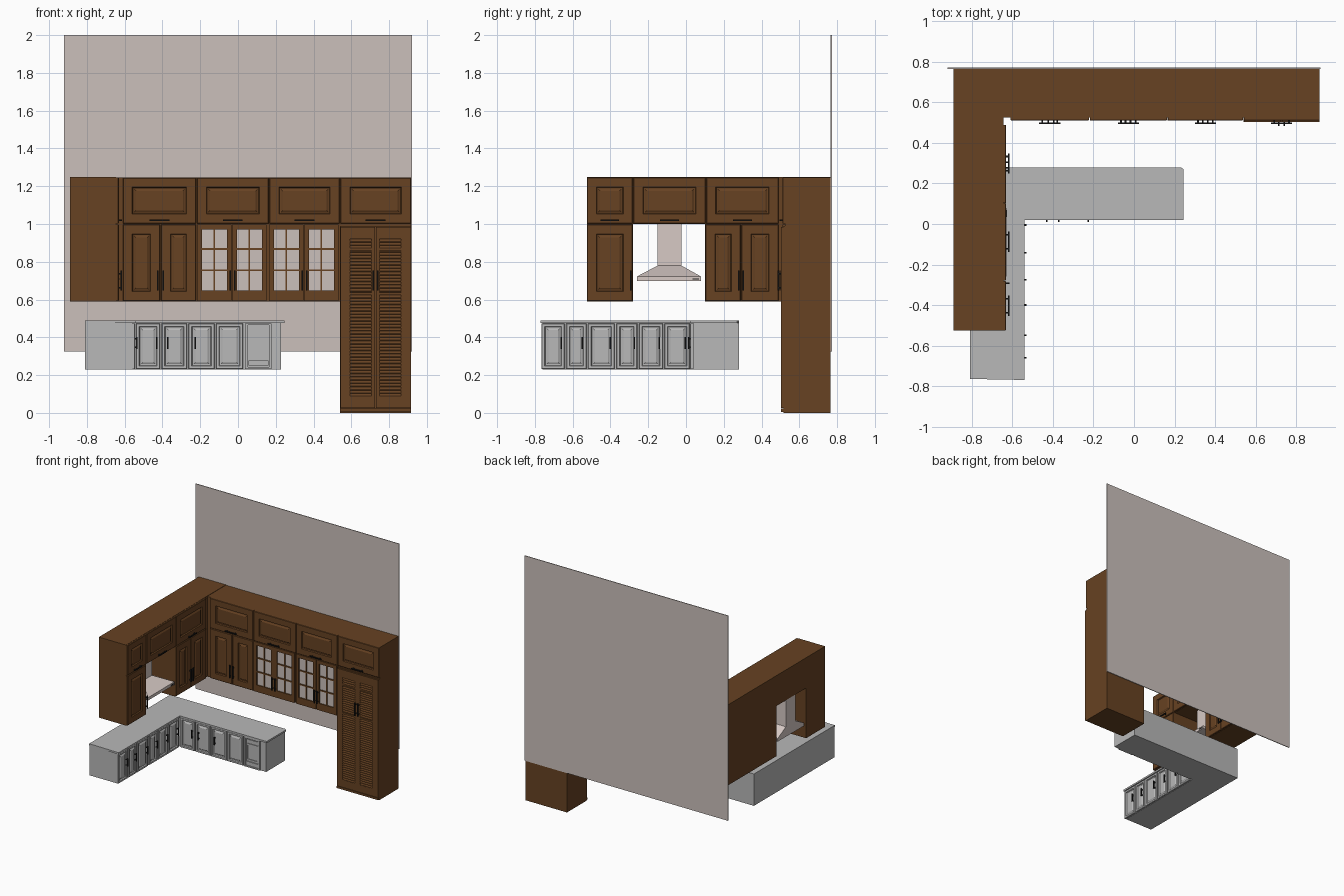
import bpy, bmesh
from mathutils import Vector

if "Cube" in bpy.data.objects:
    bpy.data.objects.remove(bpy.data.objects["Cube"])


def material(name, rgb):
    m = bpy.data.materials.new(name)
    m.diffuse_color = (*rgb, 1)
    m.use_nodes = True
    m.node_tree.nodes["Principled BSDF"].inputs["Base Color"].default_value = m.diffuse_color
    return m


WOOD = material("brown wood", (0.135, 0.054, 0.016))
GREY = material("light grey", (0.48, 0.48, 0.48))
WALL = material("warm wall", (0.60, 0.53, 0.50))
STEEL = material("hood steel", (0.68, 0.59, 0.56))
BLACK = material("black metal", (0.01, 0.01, 0.01))

# Each cabinet run maps (along, height, outwards) to world space
UPPER_BACK = lambda u, z, d: Vector((u, 0.525 - d, z))
UPPER_LEFT = lambda u, z, d: Vector((-0.645 + d, u, z))
BASE_BACK = lambda u, z, d: Vector((u, 0.038 - d, z))
BASE_LEFT = lambda u, z, d: Vector((-0.558 + d, u, z))


def finish(name, bm, mat):
    bmesh.ops.recalc_face_normals(bm, faces=bm.faces)
    me = bpy.data.meshes.new(name)
    bm.to_mesh(me)
    bm.free()
    me.materials.append(mat)
    ob = bpy.data.objects.new(name, me)
    bpy.context.collection.objects.link(ob)
    return ob


def loft(bm, loops):
    """Skin a list of point loops and cap both ends."""
    rings = [[bm.verts.new(p) for p in lp] for lp in loops]
    n = len(rings[0])
    for a, b in zip(rings, rings[1:]):
        for i in range(n):
            bm.faces.new((a[i], a[(i + 1) % n], b[(i + 1) % n], b[i]))
    bm.faces.new(rings[0])
    bm.faces.new(rings[-1])


def rect(f, u0, u1, z0, z1, d):
    return [f(u0, z0, d), f(u1, z0, d), f(u1, z1, d), f(u0, z1, d)]


def slab(bm, f, u0, u1, z0, z1, d0, d1):
    loft(bm, [rect(f, u0, u1, z0, z1, d0), rect(f, u0, u1, z0, z1, d1)])


def box(name, mat, x0, x1, y0, y1, z0, z1):
    bm = bmesh.new()
    slab(bm, lambda u, z, d: Vector((u, d, z)), x0, x1, z0, z1, y0, y1)
    return finish(name, bm, mat)


def door(name, f, u0, u1, z0, z1, mat, margin, t=0.014):
    """Framed door with a grooved, raised centre panel."""
    steps = [(0, 0), (0, t - 0.003), (0.003, t), (margin, t), (margin + 0.004, t - 0.009),
             (margin + 0.010, t - 0.009), (margin + 0.020, t - 0.003)]
    bm = bmesh.new()
    loft(bm, [rect(f, u0 + i, u1 - i, z0 + i, z1 - i, d) for i, d in steps])
    return finish(name, bm, mat)


def handle(name, f, u, z, length, upright=True, d=0.012):
    """Bar on two posts."""
    bm = bmesh.new()
    h, r = length / 2, 0.004

    def piece(a0, a1, d0, d1):
        if upright:
            slab(bm, f, u - r, u + r, z + a0, z + a1, d0, d1)
        else:
            slab(bm, f, u + a0, u + a1, z - r, z + r, d0, d1)
    piece(-h, h, d + 0.012, d + 0.019)
    for s in (-0.7, 0.7):
        piece(s * h - r, s * h + r, d, d + 0.012)
    return finish(name, bm, BLACK)


def open_frame(bm, f, u0, u1, z0, z1, a0, a1, b0, b1, t):
    """Four rails around the opening a0..a1, b0..b1."""
    slab(bm, f, u0, a0, z0, z1, 0, t)
    slab(bm, f, a1, u1, z0, z1, 0, t)
    slab(bm, f, a0, a1, z0, b0, 0, t)
    slab(bm, f, a0, a1, b1, z1, 0, t)


# Back wall
box("back_wall", WALL, -0.92, 0.92, 0.766, 0.772, 0.325, 2.0)

# Upper cabinet bodies
box("back_upper_body", WOOD, -0.645, 0.915, 0.525, 0.765, 0.59, 1.245)
box("left_upper_corner_body", WOOD, -0.89, -0.645, 0.10, 0.765, 0.59, 1.248)
box("left_upper_end_body", WOOD, -0.89, -0.645, -0.525, -0.28, 0.59, 1.248)
box("left_upper_bridge", WOOD, -0.89, -0.645, -0.28, 0.10, 1.0, 1.248)
box("tall_cabinet_body", WOOD, 0.54, 0.915, 0.515, 0.765, 0.0, 0.99)
box("tall_cabinet_plinth", WOOD, 0.54, 0.915, 0.503, 0.515, 0.005, 0.022)

# Lift-up flaps and their handles
for i, (u0, u1) in enumerate([(-0.61, -0.222), (-0.218, 0.163), (0.167, 0.538), (0.542, 0.915)]):
    door(f"back_flap_{i}", UPPER_BACK, u0, u1, 1.002, 1.245, WOOD, 0.05)
    handle(f"back_flap_handle_{i}", UPPER_BACK, (u0 + u1) / 2, 1.02, 0.105, False)
for i, (u0, u1) in enumerate([(-0.525, -0.282), (-0.278, 0.103), (0.107, 0.49)]):
    door(f"left_flap_{i}", UPPER_LEFT, u0, u1, 1.002, 1.246, WOOD, 0.05)
    handle(f"left_flap_handle_{i}", UPPER_LEFT, (u0 + u1) / 2, 1.02, 0.1, False)

# Solid upper doors
for i, (f, u0, u1, hu) in enumerate([
        (UPPER_BACK, -0.61, -0.412, -0.424), (UPPER_BACK, -0.408, -0.222, -0.396),
        (UPPER_LEFT, -0.525, -0.282, -0.292),
        (UPPER_LEFT, 0.103, 0.29, 0.278), (UPPER_LEFT, 0.294, 0.49, 0.304)]):
    door(f"upper_door_{i}", f, u0, u1, 0.592, 0.998, WOOD, 0.05)
    handle(f"upper_door_handle_{i}", f, hu, 0.70, 0.105)

# Glazed upper doors: frame, glazing bars, pane
for i, u in enumerate((-0.216, -0.031, 0.165, 0.350)):
    a0, a1 = u + 0.026, u + 0.157
    mid = (a0 + a1) / 2
    bm = bmesh.new()
    open_frame(bm, UPPER_BACK, u, u + 0.182, 0.592, 0.998, a0, a1, 0.648, 0.97, 0.014)
    slab(bm, UPPER_BACK, mid - 0.004, mid + 0.004, 0.648, 0.97, 0, 0.012)
    for z in (0.755, 0.868):
        slab(bm, UPPER_BACK, a0, a1, z - 0.005, z + 0.005, 0, 0.012)
    finish(f"glazed_door_{i}", bm, WOOD)
    bm = bmesh.new()
    slab(bm, UPPER_BACK, a0, a1, 0.648, 0.97, 0.001, 0.005)
    finish(f"glass_pane_{i}", bm, WALL)
    handle(f"glazed_door_handle_{i}", UPPER_BACK, u + (0.174 if i % 2 == 0 else 0.014), 0.70, 0.105)

# Tall louvred doors: frame, cross rails, slanted slats
for i, (u0, u1, a0, a1) in enumerate([(0.542, 0.726, 0.592, 0.706), (0.73, 0.915, 0.75, 0.864)]):
    bm = bmesh.new()
    open_frame(bm, UPPER_BACK, u0, u1, 0.025, 0.985, a0, a1, 0.085, 0.92, 0.022)
    for z in (0.865, 0.632):
        slab(bm, UPPER_BACK, a0, a1, z - 0.006, z + 0.006, 0, 0.022)
    count = 48
    pitch = (0.92 - 0.085) / count
    for k in range(count):
        z = 0.085 + k * pitch
        loft(bm, [[UPPER_BACK(u, z, 0.011), UPPER_BACK(u, z, 0.021),
                   UPPER_BACK(u, z + 0.004, 0.021), UPPER_BACK(u, z + pitch, 0.011)]
                  for u in (a0, a1)])
    finish(f"louvred_door_{i}", bm, WOOD)
    handle(f"louvred_door_handle_{i}", UPPER_BACK, (0.715, 0.741)[i], 0.70, 0.105, True, 0.021)

# Extractor hood: lip, sloping canopy, chimney
bm = bmesh.new()
HOOD = lambda u, v, z: Vector((u, v, z))
sections = [(-0.885, -0.63, -0.26, 0.08, 0.698), (-0.885, -0.63, -0.26, 0.08, 0.722),
            (-0.885, -0.76, -0.15, -0.025, 0.78), (-0.885, -0.76, -0.15, -0.025, 1.0)]
loft(bm, [rect(HOOD, *s) for s in sections])
finish("extractor_hood", bm, STEEL)
box("hood_buttons", BLACK, -0.631, -0.627, 0.035, 0.07, 0.706, 0.712)

# Base cabinet bodies and L-shaped worktop
box("base_left_body", GREY, -0.81, -0.558, -0.76, 0.28, 0.23, 0.476)
box("base_back_body", GREY, -0.558, 0.228, 0.038, 0.28, 0.23, 0.476)
bm = bmesh.new()
outline = [(-0.81, -0.765), (-0.54, -0.77), (-0.54, 0.02), (0.245, 0.02),
           (0.245, 0.27), (0.23, 0.28), (-0.81, 0.28)]
loft(bm, [[(x, y, z) for x, y in outline] for z in (0.476, 0.49)])
finish("worktop", bm, GREY)

# Base doors: run, extent, handle position
base = [(BASE_BACK, -0.54, -0.412, -0.43), (BASE_BACK, -0.404, -0.27, -0.372),
        (BASE_BACK, -0.262, -0.125, -0.226), (BASE_BACK, -0.117, 0.027, None),
        (BASE_LEFT, -0.765, -0.642, -0.66), (BASE_LEFT, -0.634, -0.526, -0.55),
        (BASE_LEFT, -0.518, -0.378, -0.40), (BASE_LEFT, -0.368, -0.258, -0.275),
        (BASE_LEFT, -0.25, -0.122, -0.142), (BASE_LEFT, -0.115, 0.02, -0.005)]
for i, (f, u0, u1, hu) in enumerate(base):
    door(f"base_door_{i}", f, u0, u1, 0.232, 0.474, GREY, 0.016, 0.013)
    if hu is not None:
        handle(f"base_door_handle_{i}", f, hu, 0.37, 0.065, True, 0.008)

# Built-in oven: frame, recessed window, bottom rail
bm = bmesh.new()
open_frame(bm, BASE_BACK, 0.038, 0.178, 0.232, 0.474, 0.052, 0.165, 0.242, 0.464, 0.013)
slab(bm, BASE_BACK, 0.052, 0.165, 0.242, 0.464, 0, 0.004)
open_frame(bm, BASE_BACK, 0.056, 0.161, 0.285, 0.424, 0.066, 0.151, 0.297, 0.412, 0.009)
slab(bm, BASE_BACK, 0.056, 0.161, 0.25, 0.278, 0, 0.012)
slab(bm, BASE_BACK, 0.056, 0.161, 0.432, 0.458, 0, 0.009)
finish("oven", bm, GREY)
